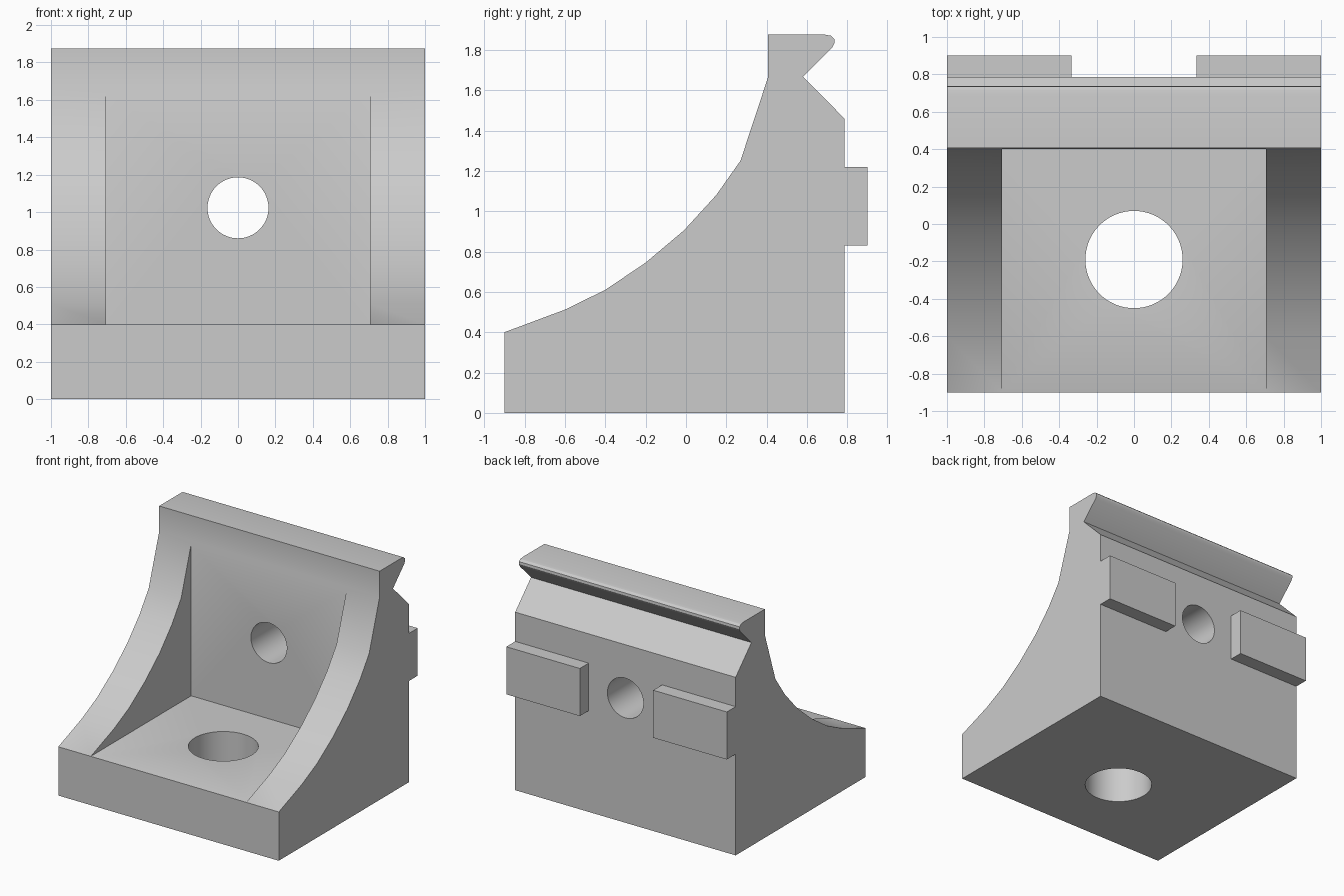
import bpy, bmesh, math
from mathutils import Matrix, Vector

if "Cube" in bpy.data.objects:
    bpy.data.objects.remove(bpy.data.objects["Cube"])

grey = bpy.data.materials.new("plain_grey")
grey.use_nodes = True
colour = (0.6, 0.6, 0.6, 1)
grey.diffuse_color = colour
grey.node_tree.nodes["Principled BSDF"].inputs["Base Color"].default_value = colour


def add_object(name, bm):
    bmesh.ops.recalc_face_normals(bm, faces=bm.faces)
    mesh = bpy.data.meshes.new(name)
    bm.to_mesh(mesh)
    bm.free()
    mesh.materials.append(grey)
    obj = bpy.data.objects.new(name, mesh)
    bpy.context.collection.objects.link(obj)
    return obj


def box(name, low, high, open_front=False):
    bm = bmesh.new()
    low, high = Vector(low), Vector(high)
    bmesh.ops.create_cube(bm, size=1, matrix=Matrix.Translation((low + high) / 2)
                          @ Matrix.Diagonal((*(high - low), 1)))
    obj_faces = [f for f in bm.faces if f.calc_center_median().y < low.y + 0.001]
    if open_front:
        bmesh.ops.recalc_face_normals(bm, faces=bm.faces)
        bmesh.ops.delete(bm, geom=obj_faces, context='FACES_ONLY')
    return add_object(name, bm)


def cylinder(name, radius, depth, centre, tilt=0):
    bm = bmesh.new()
    bmesh.ops.create_cone(bm, cap_ends=True, segments=64, radius1=radius,
                          radius2=radius, depth=depth,
                          matrix=Matrix.Translation(centre) @ Matrix.Rotation(tilt, 4, 'X'))
    return add_object(name, bm)


# Side profile: curved gussets, hooked top lip, straight back
profile = [(-0.9, 0), (-0.9, 0.4), (-0.6, 0.512), (-0.4, 0.61), (-0.2, 0.745),
           (-0.01, 0.905), (0.15, 1.08), (0.27, 1.25), (0.407, 1.665),
           (0.407, 1.875), (0.69, 1.875), (0.718, 1.87), (0.735, 1.855),
           (0.737, 1.835), (0.725, 1.812), (0.58, 1.667), (0.785, 1.46), (0.785, 0)]
bm = bmesh.new()
side = bm.faces.new([bm.verts.new((-1, y, z)) for y, z in profile])
extruded = bmesh.ops.extrude_face_region(bm, geom=[side], use_keep_orig=True)
bmesh.ops.translate(bm, vec=(2, 0, 0),
                    verts=[v for v in extruded["geom"] if isinstance(v, bmesh.types.BMVert)])
bracket = add_object("bracket_body", bm)

# Pocket between the gussets, and the two bolt holes
cutters = [
    box("pocket_cutter", (-0.705, -1.2, 0.4), (0.705, 0.4, 2.2)),
    cylinder("base_hole_cutter", 0.26, 1, (0, -0.19, 0.2)),
    cylinder("wall_hole_cutter", 0.163, 1, (0, 0.6, 1.023), math.pi / 2),
]
bpy.context.view_layer.objects.active = bracket
for cutter in cutters:
    mod = bracket.modifiers.new(cutter.name, 'BOOLEAN')
    mod.operation = 'DIFFERENCE'
    mod.solver = 'EXACT'
    mod.object = cutter
    bpy.ops.object.modifier_apply(modifier=mod.name)
    bpy.data.objects.remove(cutter)

# Locating tabs on the back
box("right_tab", (-1, 0.785, 0.83), (-0.333, 0.9, 1.22), True)
box("left_tab", (0.333, 0.785, 0.83), (1, 0.9, 1.22), True)

bpy.ops.object.select_all(action='DESELECT')
bracket.select_set(True)
bpy.ops.object.shade_smooth_by_angle(angle=math.radians(30))
